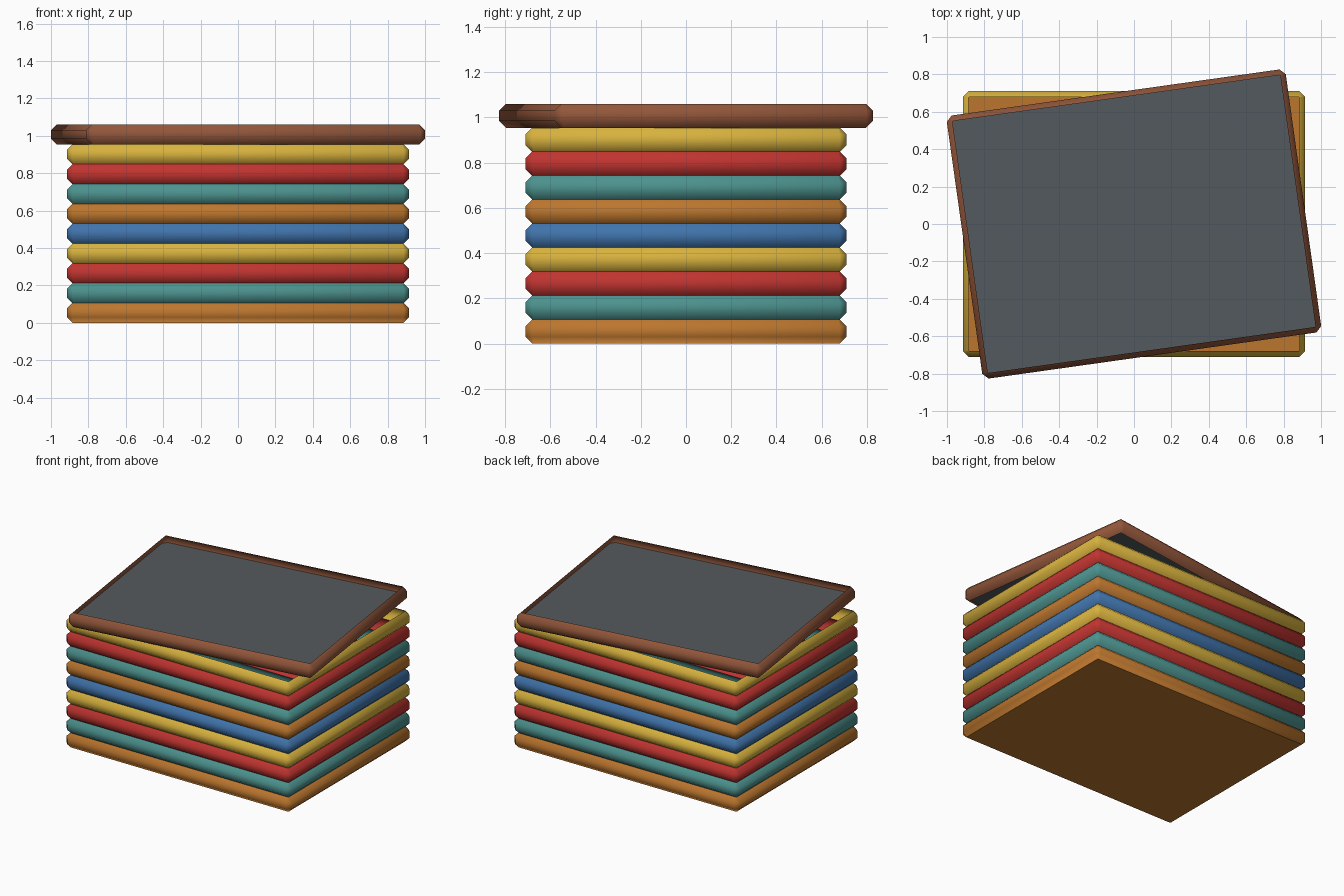
import bpy, bmesh, math

cube = bpy.data.objects.get("Cube")
if cube:
    bpy.data.objects.remove(cube, do_unlink=True)

HALF_X, HALF_Y = 0.915, 0.71   # outer half sizes of every layer
PITCH = 0.106                  # layer height
BEVEL = 0.03


def material(name, rgb):
    """Flat material from an sRGB colour given in 0-255."""
    linear = [(c / 255 / 12.92) if c < 11 else ((c / 255 + 0.055) / 1.055) ** 2.4 for c in rgb]
    mat = bpy.data.materials.new(name)
    mat.use_nodes = True
    mat.diffuse_color = (*linear, 1)
    mat.node_tree.nodes["Principled BSDF"].inputs["Base Color"].default_value = (*linear, 1)
    return mat


ORANGE = material("orange", (188, 118, 46))
TEAL = material("teal", (76, 146, 142))
RED = material("red", (192, 52, 48))
YELLOW = material("yellow", (216, 178, 62))
BLUE = material("blue", (64, 116, 172))
BROWN = material("brown", (146, 86, 58))
SLATE = material("slate grey", (84, 90, 94))


def outline(bm, inset, z):
    """Rectangle with cut corners, as a counter-clockwise loop of vertices."""
    x, y, c = HALF_X - inset, HALF_Y - inset, max(BEVEL - inset, 0.004)
    points = [(x - c, -y), (x, c - y), (x, y - c), (x - c, y),
              (c - x, y), (-x, y - c), (-x, c - y), (c - x, -y)]
    return [bm.verts.new((px, py, z)) for px, py in points]


def finish(bm, name, mats, smooth, z, turn=0):
    mesh = bpy.data.meshes.new(name)
    for face in bm.faces:
        face.smooth = smooth
    bm.to_mesh(mesh)
    bm.free()
    obj = bpy.data.objects.new(name, mesh)
    for mat in mats:
        mesh.materials.append(mat)
    obj.location.z = z
    obj.rotation_euler.z = turn
    bpy.context.collection.objects.link(obj)
    return obj


def band(name, mat, z, floor=False, turn=0):
    """Thin rounded wall, open at the top, optionally closed below."""
    bm = bmesh.new()
    profile = [(BEVEL, 0), (0, BEVEL), (0, PITCH - BEVEL), (BEVEL, PITCH)]
    loops = [outline(bm, inset, h) for inset, h in profile]
    for low, high in zip(loops, loops[1:]):
        for i in range(len(low)):
            j = (i + 1) % len(low)
            bm.faces.new((low[i], low[j], high[j], high[i]))
    if floor:
        base = bm.faces.new(loops[0][::-1])
        bmesh.ops.inset_region(bm, faces=[base], thickness=0.1)
    return finish(bm, name, [mat], True, z, turn)


# Stacked coloured layers, only the lowest has a floor
stack = [ORANGE, TEAL, RED, YELLOW, BLUE, ORANGE, TEAL, RED, YELLOW]
for n, mat in enumerate(stack):
    band(f"layer_{n + 1}", mat, n * PITCH, floor=(n == 0))

# Lid rim, turned slightly on top of the stack
lid_z = len(stack) * PITCH
lid_turn = math.radians(-8) * -1
band("lid_rim", BROWN, lid_z, turn=lid_turn)

# Lid panel set halfway down the rim: brown border around a slate centre
bm = bmesh.new()
panel = bm.faces.new(outline(bm, 0.001, 0))
bmesh.ops.inset_region(bm, faces=[panel], thickness=0.132)
panel.material_index = 1
finish(bm, "lid_panel", [BROWN, SLATE], False, lid_z + 0.042, lid_turn)
